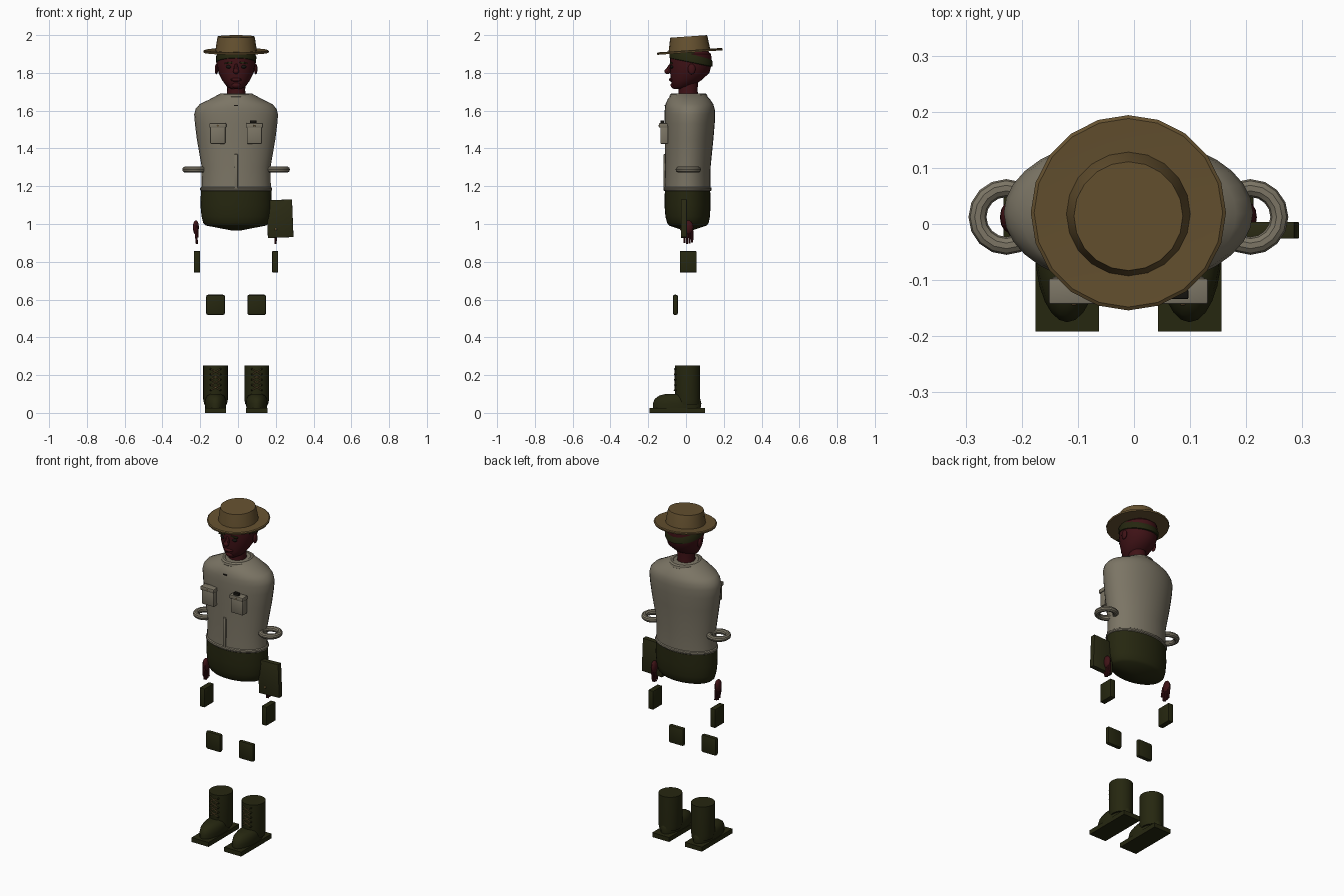
import bpy, bmesh, math
from mathutils import Vector, Matrix

if "Cube" in bpy.data.objects:
    bpy.data.objects.remove(bpy.data.objects["Cube"], do_unlink=True)

CX = -0.01          # body centre line
SIDES = (("left", 1), ("right", -1))


def material(name, rgb):
    m = bpy.data.materials.new(name)
    m.use_nodes = True
    m.diffuse_color = (*rgb, 1)
    bsdf = m.node_tree.nodes["Principled BSDF"]
    bsdf.inputs["Base Color"].default_value = (*rgb, 1)
    bsdf.inputs["Roughness"].default_value = 0.9
    return m


TAN = material("tan felt", (0.13, 0.082, 0.029))
SHIRT = material("khaki cloth", (0.2, 0.178, 0.13))
OLIVE = material("dark olive", (0.019, 0.02, 0.005))
BAG = material("olive canvas", (0.024, 0.024, 0.007))
SKIN = material("dark red skin", (0.05, 0.006, 0.008))
BLACK = material("near black", (0.008, 0.007, 0.005))


def finish(name, bm, mat):
    bmesh.ops.recalc_face_normals(bm, faces=bm.faces)
    mesh = bpy.data.meshes.new(name)
    bm.to_mesh(mesh)
    bm.free()
    ob = bpy.data.objects.new(name, mesh)
    bpy.context.collection.objects.link(ob)
    mesh.materials.append(mat)
    bpy.ops.object.select_all(action='DESELECT')
    ob.select_set(True)
    bpy.context.view_layer.objects.active = ob
    bpy.ops.object.shade_smooth_by_angle(angle=math.radians(35))
    return ob


def loft(name, rings, mat, n=24, cx=CX, tilt=0.0):
    """Stack of elliptical rings (z, rx, ry, centre y), capped at both ends."""
    bm = bmesh.new()
    loops = []
    for z, rx, ry, cy in rings:
        loop = []
        for i in range(n):
            a = math.tau * i / n
            y = cy + ry * math.sin(a)
            loop.append(bm.verts.new((cx + rx * math.cos(a), y, z + tilt * y)))
        loops.append(loop)
    for low, high in zip(loops, loops[1:]):
        for i in range(n):
            j = (i + 1) % n
            bm.faces.new((low[i], low[j], high[j], high[i]))
    bm.faces.new(loops[0])
    bm.faces.new(loops[-1])
    return finish(name, bm, mat)


def box(name, loc, size, mat, bevel=0.0, turn=0.0):
    bm = bmesh.new()
    m = Matrix.Translation(loc) @ Matrix.Rotation(turn, 4, 'Y') @ Matrix.Diagonal((*size, 1))
    bmesh.ops.create_cube(bm, size=1, matrix=m)
    if bevel:
        bmesh.ops.bevel(bm, geom=bm.edges[:], offset=bevel, segments=2,
                        profile=0.5, affect='EDGES')
    return finish(name, bm, mat)


def ball(name, loc, radii, mat, n=16):
    bm = bmesh.new()
    m = Matrix.Translation(loc) @ Matrix.Diagonal((*radii, 1))
    bmesh.ops.create_uvsphere(bm, u_segments=n, v_segments=n // 2 + 2, radius=1, matrix=m)
    return finish(name, bm, mat)


def ring(name, loc, rx, ry, thick, mat, n=24, m=10):
    bm = bmesh.new()
    grid = []
    for i in range(n):
        a = math.tau * i / n
        row = []
        for j in range(m):
            b = math.tau * j / m
            k = thick * math.cos(b)
            row.append(bm.verts.new((loc[0] + (rx + k) * math.cos(a),
                                     loc[1] + (ry + k) * math.sin(a),
                                     loc[2] + thick * math.sin(b))))
        grid.append(row)
    for i in range(n):
        nxt = grid[(i + 1) % n]
        for j in range(m):
            k = (j + 1) % m
            bm.faces.new((grid[i][j], nxt[j], nxt[k], grid[i][k]))
    return finish(name, bm, mat)


def rod(name, start, end, r1, r2, mat, n=8):
    a, b = Vector(start), Vector(end)
    d = b - a
    m = Matrix.Translation((a + b) / 2) @ d.to_track_quat('Z', 'Y').to_matrix().to_4x4()
    bm = bmesh.new()
    bmesh.ops.create_cone(bm, cap_ends=True, segments=n, radius1=r1, radius2=r2,
                          depth=d.length, matrix=m)
    return finish(name, bm, mat)


# Hat: brim and tapered crown, tipped slightly forward
loft("hat_brim", [(1.906, 0.172, 0.172, 0.02), (1.915, 0.174, 0.174, 0.02),
                  (1.919, 0.168, 0.168, 0.02), (1.916, 0.11, 0.11, 0.02)], TAN, 20, tilt=0.07)
loft("hat_crown", [(1.912, 0.111, 0.111, 0.018), (1.98, 0.1, 0.1, 0.015),
                   (1.992, 0.097, 0.097, 0.014)], TAN, 20, tilt=0.07)

# Head, hair and neck
loft("head", [(1.715, 0.025, 0.03, -0.035), (1.728, 0.05, 0.053, -0.02),
              (1.76, 0.073, 0.08, 0.0), (1.8, 0.093, 0.104, 0.02),
              (1.85, 0.103, 0.111, 0.025), (1.9, 0.1, 0.108, 0.025),
              (1.915, 0.085, 0.09, 0.025)], SKIN)
loft("hair", [(1.858, 0.1, 0.104, 0.026), (1.862, 0.106, 0.113, 0.026),
              (1.89, 0.107, 0.113, 0.026), (1.915, 0.095, 0.1, 0.025)], OLIVE, tilt=-0.2)
loft("neck", [(1.66, 0.052, 0.054, 0.013), (1.71, 0.048, 0.05, 0.011),
              (1.78, 0.052, 0.055, 0.012)], SKIN, 16)
rod("nose", (CX, -0.078, 1.845), (CX, -0.098, 1.805), 0.009, 0.016, SKIN)
ball("nose_tip", (CX, -0.098, 1.808), (0.016, 0.017, 0.014), SKIN, 10)
ball("lips", (CX, -0.077, 1.764), (0.03, 0.014, 0.01), SKIN, 12)
ball("chin", (CX, -0.062, 1.735), (0.026, 0.02, 0.018), SKIN, 12)
for side, s in SIDES:
    ball(side + "_eye", (CX + s * 0.038, -0.073, 1.832), (0.016, 0.011, 0.009), BLACK, 12)
    box(side + "_eyebrow", (CX + s * 0.04, -0.078, 1.853), (0.042, 0.014, 0.008), OLIVE,
        0.002, s * 0.12)
    ball(side + "_ear", (CX + s * 0.104, 0.03, 1.82), (0.009, 0.02, 0.028), SKIN, 12)

# Shirt body, collar and hem
loft("shirt", [(1.18, 0.184, 0.121, 0.008), (1.3, 0.182, 0.12, 0.01),
               (1.45, 0.208, 0.129, 0.016), (1.53, 0.218, 0.133, 0.019),
               (1.58, 0.222, 0.134, 0.02), (1.61, 0.214, 0.132, 0.02),
               (1.635, 0.192, 0.126, 0.018), (1.66, 0.14, 0.112, 0.015),
               (1.69, 0.085, 0.085, 0.012)], SHIRT, 32)
ring("collar", (CX, 0.013, 1.675), 0.075, 0.083, 0.018, SHIRT)
ring("shirt_hem", (CX, 0.008, 1.185), 0.18, 0.117, 0.0115, SHIRT, 32)
box("button_placket", (CX, -0.112, 1.275), (0.018, 0.014, 0.19), SHIRT, 0.003)
box("collar_button", (CX, -0.109, 1.627), (0.022, 0.01, 0.006), BLACK)

# Chest pockets with flaps, pen in the left one
for side, s in SIDES:
    x = CX + s * 0.097
    box(side + "_chest_pocket", (x, -0.115, 1.472), (0.08, 0.042, 0.095), SHIRT, 0.005)
    box(side + "_pocket_flap", (x, -0.12, 1.522), (0.09, 0.046, 0.024), SHIRT, 0.004)
    ball(side + "_pocket_button", (x, -0.143, 1.52), (0.005, 0.003, 0.005), TAN, 8)
box("pen_clip", (0.08, -0.125, 1.538), (0.034, 0.018, 0.022), BLACK, 0.003)

# Hips
loft("hips", [(0.965, 0.02, 0.02, 0.01), (0.992, 0.16, 0.1, 0.01),
              (1.005, 0.174, 0.11, 0.01), (1.04, 0.183, 0.118, 0.009),
              (1.1, 0.189, 0.122, 0.008), (1.182, 0.186, 0.12, 0.008)], OLIVE, 32)

# Shoulder bag plate hanging at the left hip
box("hip_bag", (0.222, -0.011, 1.028), (0.136, 0.03, 0.2), BAG, 0.002, -0.04)
ball("bag_clasp", (0.2, -0.027, 0.972), (0.007, 0.004, 0.007), TAN, 8)

for side, s in SIDES:
    # Sleeve cuff
    ring(side + "_sleeve_cuff", (CX + s * 0.2175, 0.0125, 1.288), 0.0515, 0.0515, 0.016,
         SHIRT, 16)

    # Hand: palm, four fingers and a thumb
    hx = CX + s * 0.213
    ball(side + "_palm", (hx, 0.012, 0.982), (0.016, 0.027, 0.038), SKIN, 12)
    for i in range(4):
        y = -0.008 + i * 0.0135
        tip = 0.893 + 0.006 * abs(i - 1.3)
        rod(f"{side}_finger_{i + 1}", (hx, y, 0.965), (hx - s * 0.005, y, tip),
            0.0075, 0.0055, SKIN)
    rod(side + "_thumb", (hx - s * 0.004, -0.008, 0.985), (hx - s * 0.008, -0.02, 0.93),
        0.009, 0.006, SKIN)

    # Thigh pocket and knee pad
    box(side + "_thigh_pocket", (CX + s * 0.207, 0.011, 0.8), (0.032, 0.088, 0.112), OLIVE, 0.002)
    box(side + "_knee_pad", (CX + s * 0.109, -0.056, 0.572), (0.1, 0.028, 0.108), OLIVE, 0.011)

    # Boot: sole, foot, toe and shaft
    bx = CX + s * 0.109
    box(side + "_boot_sole", (bx, -0.046, 0.0135), (0.113, 0.292, 0.027), OLIVE)
    loft(side + "_boot_foot", [(0.02, 0.054, 0.125, -0.048), (0.05, 0.057, 0.128, -0.047),
                               (0.075, 0.054, 0.12, -0.045), (0.092, 0.044, 0.1, -0.04),
                               (0.1, 0.028, 0.075, -0.035)], OLIVE, cx=bx)
    loft(side + "_boot_shaft", [(0.045, 0.06, 0.064, 0.01), (0.07, 0.065, 0.067, 0.008),
                                (0.25, 0.065, 0.067, 0.008)], OLIVE, cx=bx)
    # Crossed laces between rows of hooks
    for i in range(5):
        z = 0.12 + i * 0.028
        for hook in (-1, 1):
            ball(f"{side}_lace_hook_{i}", (bx + hook * 0.026, -0.056, z),
                 (0.005, 0.009, 0.005), OLIVE, 8)
            if i < 4:
                rod(f"{side}_lace_{i}", (bx + hook * 0.026, -0.058, z),
                    (bx - hook * 0.026, -0.06, z + 0.028), 0.0025, 0.0025, TAN, 6)
